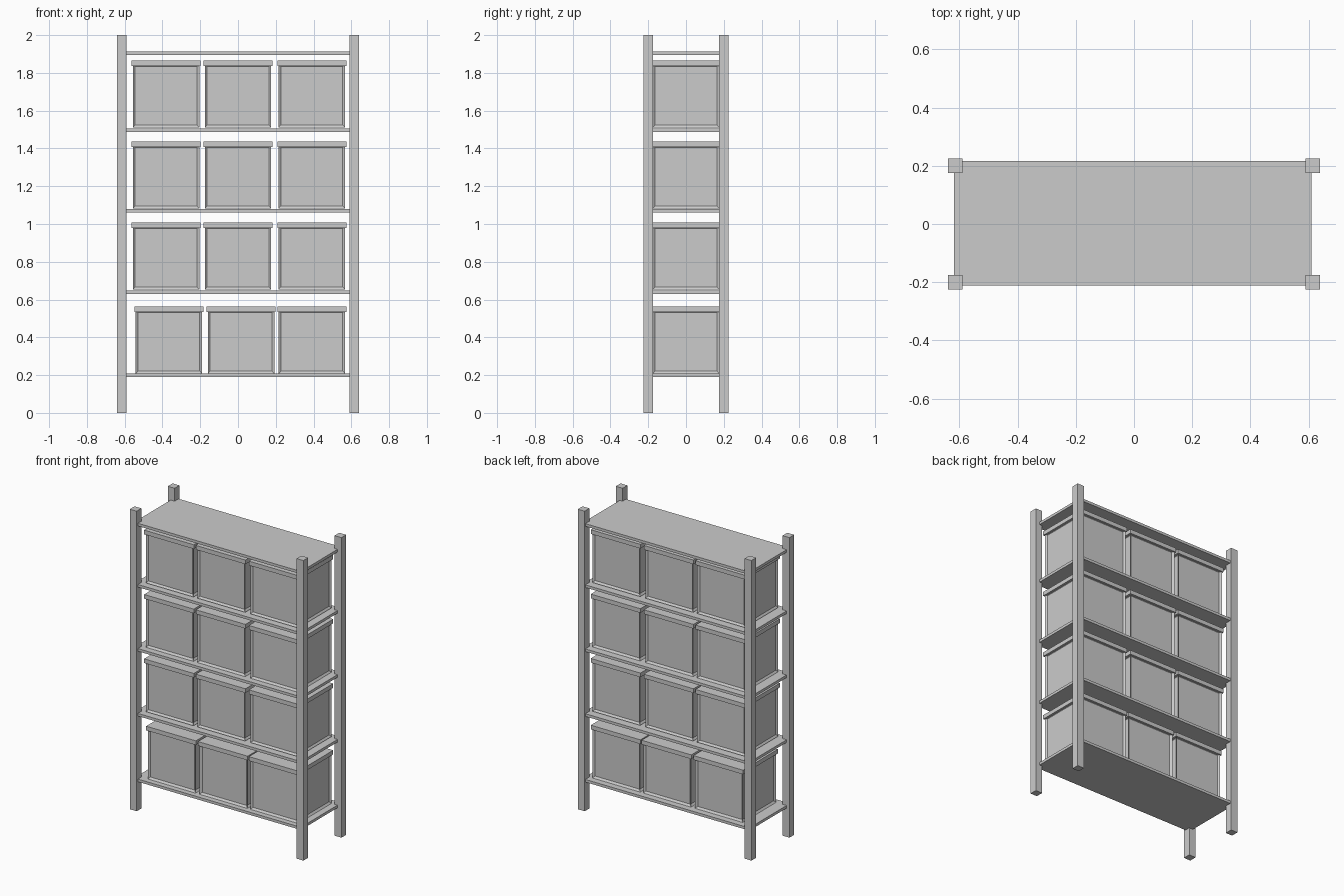
import bpy, bmesh
from mathutils import Matrix, Vector

if "Cube" in bpy.data.objects:
    bpy.data.objects.remove(bpy.data.objects["Cube"])

grey = bpy.data.materials.new("light grey")
grey.diffuse_color = (0.6, 0.6, 0.6, 1)
grey.use_nodes = True
grey.node_tree.nodes["Principled BSDF"].inputs["Base Color"].default_value = grey.diffuse_color


def box(name, centre, size, panel=None):
    """Box; panel=(margin, depth) sinks a panel into each upright side."""
    bm = bmesh.new()
    bmesh.ops.create_cube(bm, size=1, matrix=Matrix.Diagonal((*size, 1)))
    if panel:
        bm.normal_update()
        sides = [f for f in bm.faces if abs(f.normal.z) < 0.5]
        bmesh.ops.inset_individual(bm, faces=sides, thickness=panel[0],
                                   depth=-panel[1], use_even_offset=True)
    mesh = bpy.data.meshes.new(name)
    bm.to_mesh(mesh)
    bm.free()
    mesh.materials.append(grey)
    obj = bpy.data.objects.new(name, mesh)
    obj.location = Vector(centre)
    bpy.context.collection.objects.link(obj)
    return obj


# Four corner posts
for x in (-0.615, 0.615):
    for y in (-0.2, 0.2):
        box("corner_post", (x, y, 1), (0.05, 0.05, 2))

# Five shelf boards
shelf_z = (0.2, 0.638, 1.07, 1.497, 1.905)
for z in shelf_z:
    box("shelf_board", (-0.004, 0.003, z), (1.23, 0.428, 0.018))

# Three lidded bins on each of the lower four shelves
bin_base = (0.209, 0.654, 1.083, 1.512)
for row, z in enumerate(bin_base):
    xs = (-0.366, 0.016, 0.391) if row == 0 else (-0.381, 0.0, 0.391)
    for x in xs:
        box("storage_bin", (x, 0, z + 0.1675), (0.352, 0.352, 0.335),
            panel=(0.013, 0.01))
        box("bin_lid", (x, 0, z + 0.339), (0.366, 0.366, 0.028))
